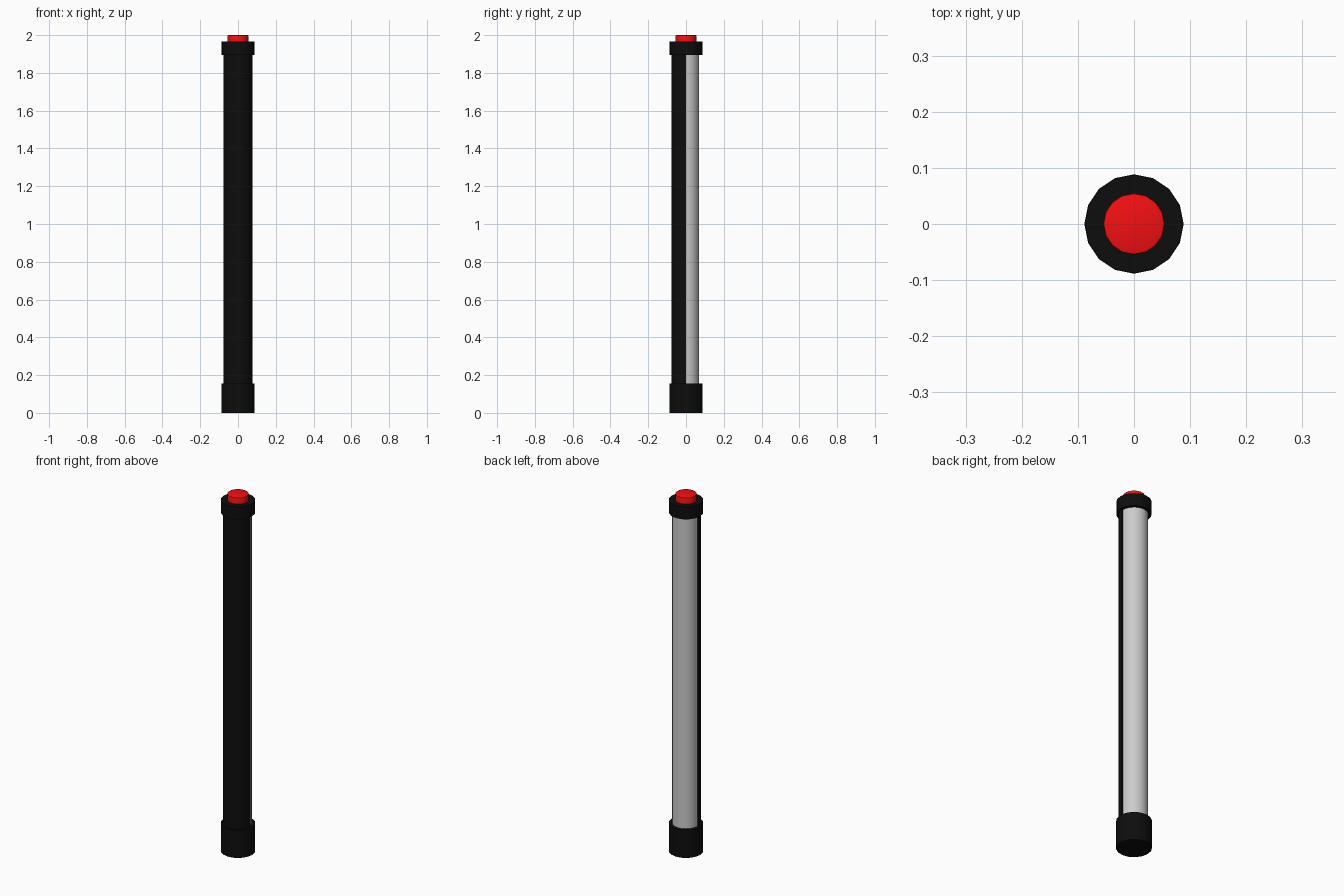
import bpy, bmesh, math

if "Cube" in bpy.data.objects:
    bpy.data.objects.remove(bpy.data.objects["Cube"])


def material(name, rgb):
    m = bpy.data.materials.new(name)
    m.diffuse_color = (*rgb, 1)
    m.use_nodes = True
    m.node_tree.nodes["Principled BSDF"].inputs["Base Color"].default_value = m.diffuse_color
    return m


black = material("black_plastic", (0.004, 0.004, 0.004))
red = material("red_plastic", (0.9, 0.005, 0.006))


def prism(name, radius, z0, z1, mat=None, start=0, sweep=360, sides=16, bevel=0):
    """Extrude a full or partial circle from z0 to z1."""
    bm = bmesh.new()
    count = sides if sweep == 360 else sides + 1
    angles = [math.radians(start + sweep * i / sides) for i in range(count)]
    base = bm.faces.new([bm.verts.new((radius * math.cos(a), radius * math.sin(a), z0))
                         for a in angles])
    ext = bmesh.ops.extrude_face_region(bm, geom=[base], use_keep_orig=True)
    top = [v for v in ext["geom"] if isinstance(v, bmesh.types.BMVert)]
    bmesh.ops.translate(bm, verts=top, vec=(0, 0, z1 - z0))
    if bevel:
        rim = [e for e in bm.edges if all(v in top for v in e.verts)]
        bmesh.ops.bevel(bm, geom=rim, offset=bevel, segments=2, profile=0.5, affect='EDGES')
    bmesh.ops.recalc_face_normals(bm, faces=bm.faces)
    mesh = bpy.data.meshes.new(name)
    bm.to_mesh(mesh)
    bm.free()
    obj = bpy.data.objects.new(name, mesh)
    bpy.context.collection.objects.link(obj)
    if mat:
        mesh.materials.append(mat)
    bpy.ops.object.select_all(action='DESELECT')
    obj.select_set(True)
    bpy.context.view_layer.objects.active = obj
    bpy.ops.object.shade_smooth_by_angle(angle=math.radians(40))
    return obj


# End fittings
prism("base_collar", 0.0885, 0, 0.155, black)
prism("top_collar", 0.0875, 1.895, 1.965, black)

# Tube: black housing at the front, grey half at the back
prism("front_housing", 0.077, 0.15, 1.90, black, start=180, sweep=180)
prism("rear_tube", 0.07, 0.15, 1.90, start=0, sweep=180)

# Push button on top
prism("top_button", 0.055, 1.96, 2.0, red, bevel=0.004)
